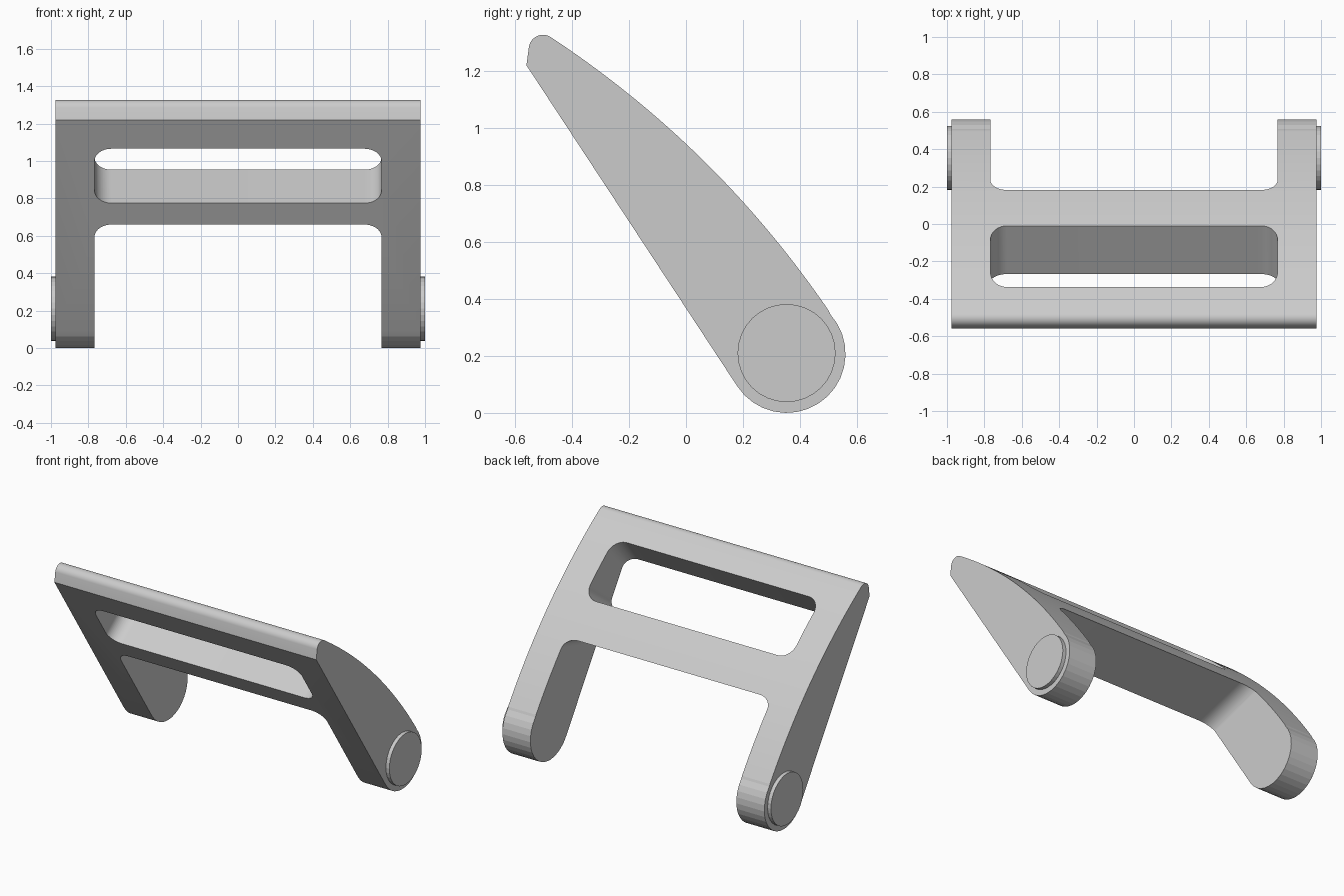
import bpy, bmesh, math
from mathutils import Vector

if "Cube" in bpy.data.objects:
    bpy.data.objects.remove(bpy.data.objects["Cube"])


def loft(name, loop_a, loop_b):
    """Closed solid between two matching loops of points."""
    bm = bmesh.new()
    a = [bm.verts.new(p) for p in loop_a]
    b = [bm.verts.new(p) for p in loop_b]
    n = len(a)
    bm.faces.new(a)
    bm.faces.new(b[::-1])
    for i in range(n):
        j = (i + 1) % n
        bm.faces.new((a[j], a[i], b[i], b[j]))
    bmesh.ops.recalc_face_normals(bm, faces=bm.faces)
    me = bpy.data.meshes.new(name)
    bm.to_mesh(me)
    bm.free()
    ob = bpy.data.objects.new(name, me)
    bpy.context.collection.objects.link(ob)
    return ob


def arc(cx, cy, rx, ry, a0, a1, n):
    return [(cx + rx * math.cos(math.radians(a0 + (a1 - a0) * i / n)),
             cy + ry * math.sin(math.radians(a0 + (a1 - a0) * i / n)))
            for i in range(n + 1)]


def extrude_x(name, profile, x0, x1):
    return loft(name, [(x0, y, z) for y, z in profile], [(x1, y, z) for y, z in profile])


# Side profile: front edge, round tip, bowed back, hinge barrel
HINGE = (0.353, 0.207)
tip = arc(-0.502, 1.277, 0.05, 0.05, 170, 57, 16)
start, end = Vector(tip[-1]), Vector((0.5, 0.36))
chord = end - start
normal = Vector((-chord.y, chord.x)).normalized()
bow = []
for i in range(1, 41):
    t = i / 40
    p = start + chord * t + normal * (0.067 * 4 * t * (1 - t))
    bow.append((p.x, p.y))
barrel = arc(*HINGE, 0.207, 0.207, 42, -146.6, 17)
body = extrude_x("handle_frame", [(-0.56, 1.22)] + tip + bow + barrel, -0.975, 0.975)


# Openings: (x, v) outline carried from the front face to the back face
def cutter(name, outline, f0, f1, b0, b1):
    f0, f1, b0, b1 = map(Vector, (f0, f1, b0, b1))

    def ring(t):
        pts = []
        for x, v in outline:
            p = f0.lerp(f1, v).lerp(b0.lerp(b1, v), t)
            pts.append((x, p.x, p.y))
        return pts
    return loft(name, ring(-0.3), ring(1.35))


W, R = 0.767, 0.09
c = W - R
lower = 0.23
slot = (arc(c, lower, R, lower, -90, 0, 12) + arc(c, 1 - lower, R, lower, 0, 90, 12)
        + arc(-c, 1 - lower, R, lower, 90, 180, 12) + arc(-c, lower, R, lower, 180, 270, 12))
gap = ([(-W, 1), (W, 1)] + arc(c, 0.07, R, 0.07, 0, -90, 12)
       + arc(-c, 0.07, R, 0.07, -90, -180, 12))
cutters = [
    cutter("slot_cutter", slot, (-0.267, 0.775), (-0.458, 1.066), (-0.007, 0.955), (-0.334, 1.228)),
    cutter("leg_gap_cutter", gap, (-0.192, 0.66), (0.428, -0.284), (0.185, 0.762), (0.9, -0.05)),
]
for cut in cutters:
    cut.hide_render = True
    mod = body.modifiers.new(cut.name, 'BOOLEAN')
    mod.operation, mod.solver, mod.object = 'DIFFERENCE', 'EXACT', cut
    bpy.context.view_layer.objects.active = body
    bpy.ops.object.modifier_apply(modifier=mod.name)
for cut in cutters:
    bpy.data.objects.remove(cut)

# Hinge pins on the outer sides
pins = []
for side, s in (("left", -1), ("right", 1)):
    disc = arc(0.353, 0.21, 0.172, 0.172, 0, 360, 32)[:-1]
    pins.append(extrude_x("hinge_pin_" + side, disc, s * 0.95, s * 1.0))

# Smooth curved walls, faceted barrels
for ob in [body] + pins:
    bpy.ops.object.select_all(action='DESELECT')
    ob.select_set(True)
    bpy.context.view_layer.objects.active = ob
    bpy.ops.object.shade_smooth_by_angle(angle=math.radians(9))
